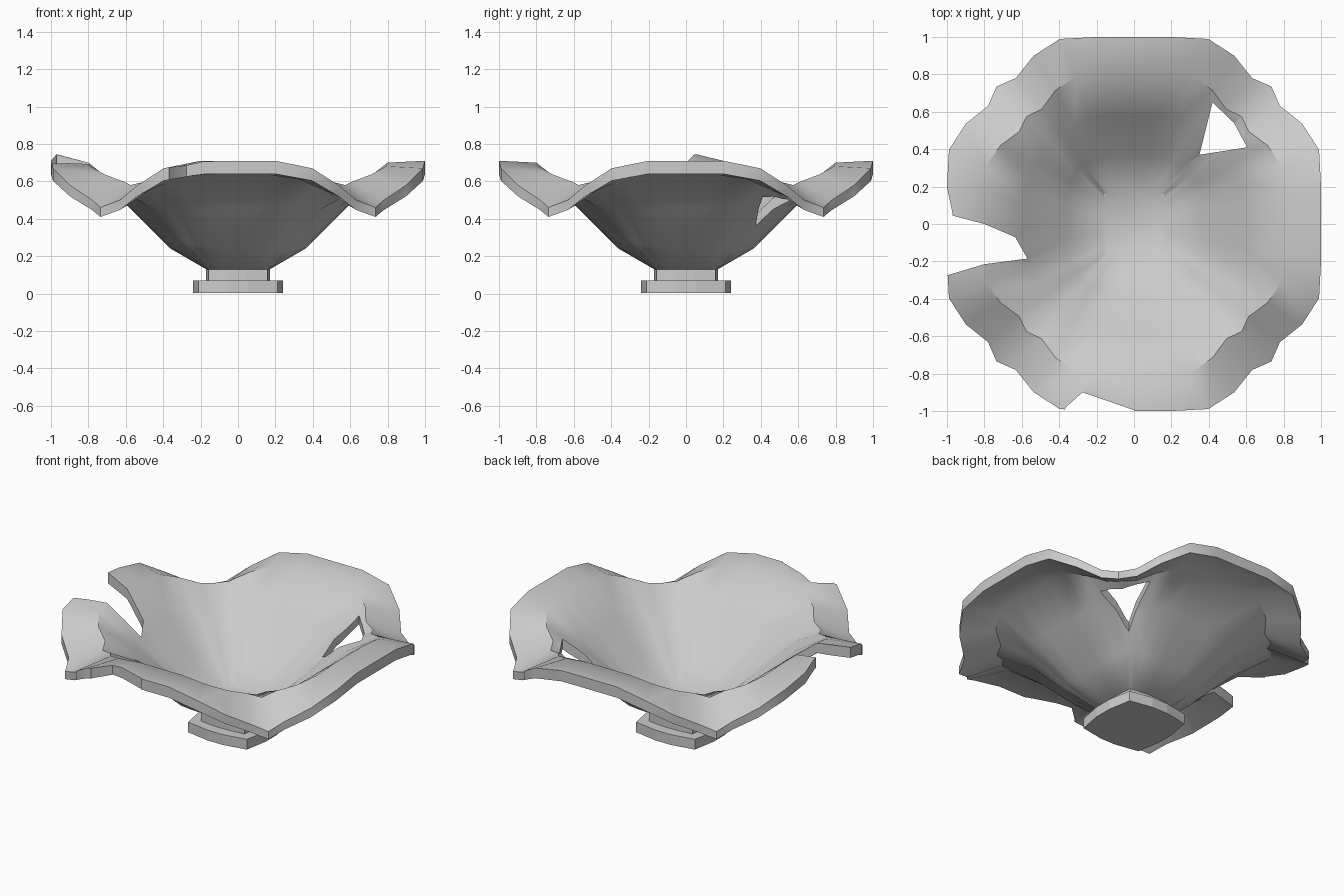
import bpy, bmesh, math

if "Cube" in bpy.data.objects:
    bpy.data.objects.remove(bpy.data.objects["Cube"])

# Octant shape from side middle (0) to corner (5)
TAN = [0, .27, .54, .73, .86, 1]          # tangential position
OUT = [1, 1, .96, .62, .17, 0]            # blend of side and corner reach
HGT = [1, 1, .84, .48, .16, 0]            # blend of side and corner height


def ring(side, corner, z_side, z_corner, steps=(-5, -4, -3, -2, -1, 0, 1, 2, 3, 4)):
    """Four-lobed closed ring of points."""
    pts = []
    for k in range(4):
        c, s = round(math.cos(k * math.pi / 2)), round(math.sin(k * math.pi / 2))
        for t in steps:
            i = abs(t)
            p = corner + (side - corner) * OUT[i]
            q = math.copysign(corner * TAN[i], t)
            z = z_corner + (z_side - z_corner) * HGT[i]
            pts.append((c * p - s * q, s * p + c * q, z))
    return pts


def loft(name, rings):
    """Closed solid skinned through rings, capped at both ends."""
    bm = bmesh.new()
    loops = [[bm.verts.new(p) for p in r] for r in rings]
    n = len(loops[0])
    for a, b in zip(loops, loops[1:]):
        for i in range(n):
            j = (i + 1) % n
            bm.faces.new((a[i], a[j], b[j], b[i]))
    bm.faces.new(loops[0])
    bm.faces.new(loops[-1])
    bmesh.ops.recalc_face_normals(bm, faces=bm.faces)
    me = bpy.data.meshes.new(name)
    bm.to_mesh(me)
    bm.free()
    ob = bpy.data.objects.new(name, me)
    bpy.context.collection.objects.link(ob)
    return ob


def cut(target, outline):
    """Break a vertical prism out of the target."""
    tool = loft("break_cutter", [[(x, y, z) for x, y in outline] for z in (.2, 1.2)])
    tool.hide_render = True
    mod = target.modifiers.new("break", 'BOOLEAN')
    mod.operation, mod.solver, mod.object = 'DIFFERENCE', 'EXACT', tool
    bpy.context.view_layer.objects.active = target
    bpy.ops.object.modifier_apply(modifier=mod.name)
    bpy.data.objects.remove(tool)


# Bowl: side reach, corner reach, side height, corner height, thickness at side / corner
profile = [
    (.17, .16, .13, .13, .06, .06),
    (.36, .30, .24, .28, .065, .065),
    (.58, .44, .46, .45, .065, .06),
    (.80, .575, .635, .525, .065, .055),
    (1.0, .735, .64, .41, .07, .05),
]
under = [ring(s, c, a, b) for s, c, a, b, _, _ in profile]
inside = [ring(s, c, a + ta, b + tb) for s, c, a, b, ta, tb in reversed(profile)]
bowl = loft("bowl", under + inside)

# Side crack, wall hole and rim chip
cut(bowl, [(-1.1, .09), (-.97, .045), (-.8, 0), (-.635, -.07), (-.57, -.185),
           (-.8, -.215), (-1.0, -.275), (-1.1, -.3)])
cut(bowl, [(.35, .37), (.605, .41), (.535, .54), (.42, .65)])
cut(bowl, [(-.365, -.98), (-.275, -.9), (0, -.995), (0, -1.1), (-.42, -1.1)])

# Bent-up rim tip beside the crack
for v in bowl.data.vertices:
    if v.co.x < -.93 and 0 < v.co.y < .12:
        v.co.z += .035
        v.co.x = max(v.co.x, -.97)

# Foot: flared plate and neck
low = (-5, -1, 1)
loft("foot_plate", [ring(.24, .212, z, z, low) for z in (.003, .07)])
loft("foot_neck", [ring(.17, .158, z, z, low) for z in (.065, .14)])

# Smooth the bowl surface, keep rim edges crisp
bpy.ops.object.select_all(action='DESELECT')
bowl.select_set(True)
bpy.context.view_layer.objects.active = bowl
bpy.ops.object.shade_smooth_by_angle(angle=math.radians(40))
